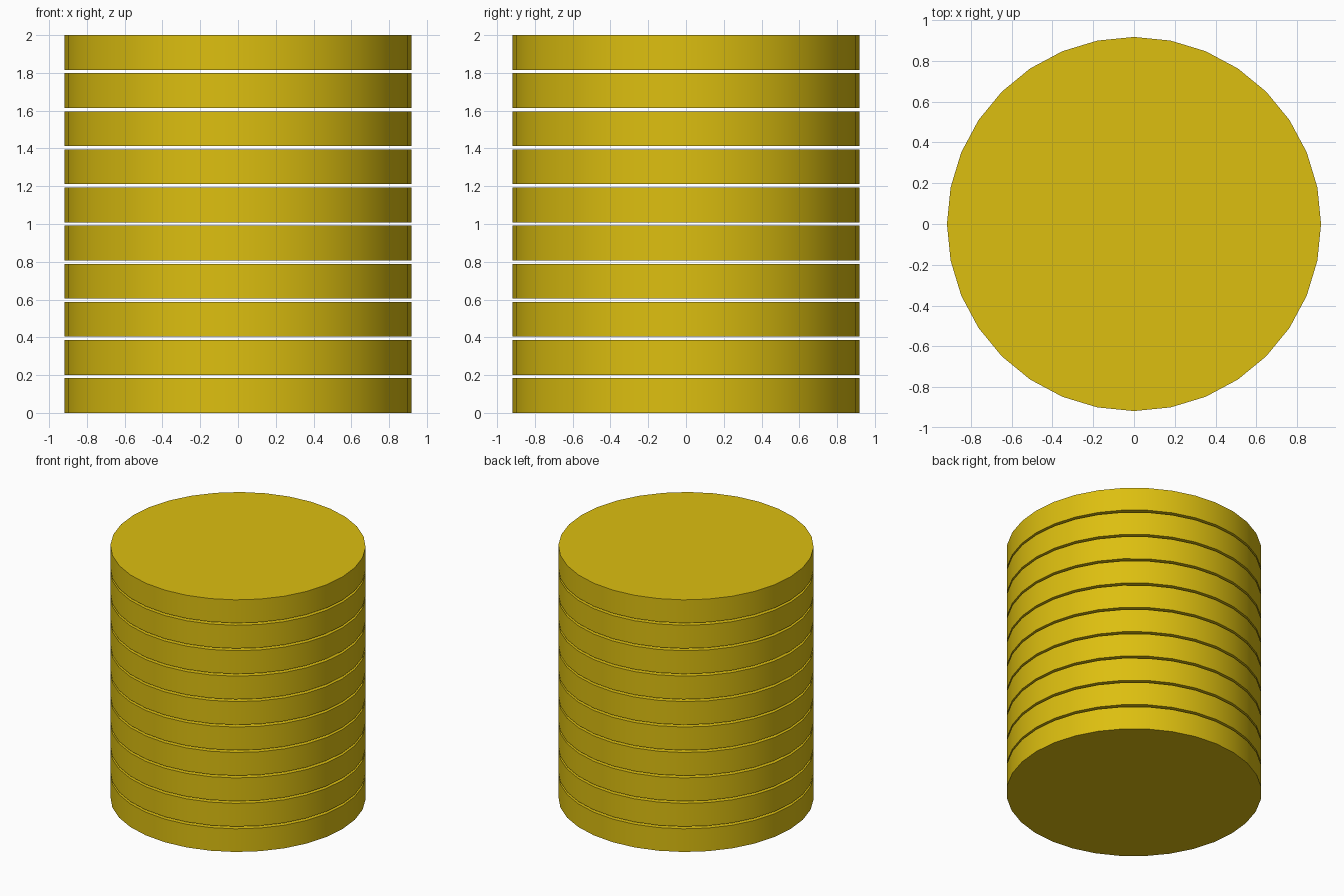
import bpy
import math

if "Cube" in bpy.data.objects:
    bpy.data.objects.remove(bpy.data.objects["Cube"])

COUNT = 10
THICKNESS = 2 / 10.9          # ten discs plus nine gaps of a tenth disc
SPACING = THICKNESS * 1.1
RADIUS = THICKNESS * 5

gold = bpy.data.materials.new("gold")
gold.diffuse_color = (0.72, 0.52, 0.005, 1)
gold.use_nodes = True
gold.node_tree.nodes["Principled BSDF"].inputs["Base Color"].default_value = gold.diffuse_color

# Stack of separate floating coins
for i in range(COUNT):
    bpy.ops.mesh.primitive_cylinder_add(
        vertices=32, radius=RADIUS, depth=THICKNESS,
        location=(0, 0, THICKNESS / 2 + i * SPACING))
    coin = bpy.context.object
    coin.name = f"coin_{i + 1}"
    coin.data.materials.append(gold)
    bpy.ops.object.shade_smooth_by_angle(angle=math.radians(30))
